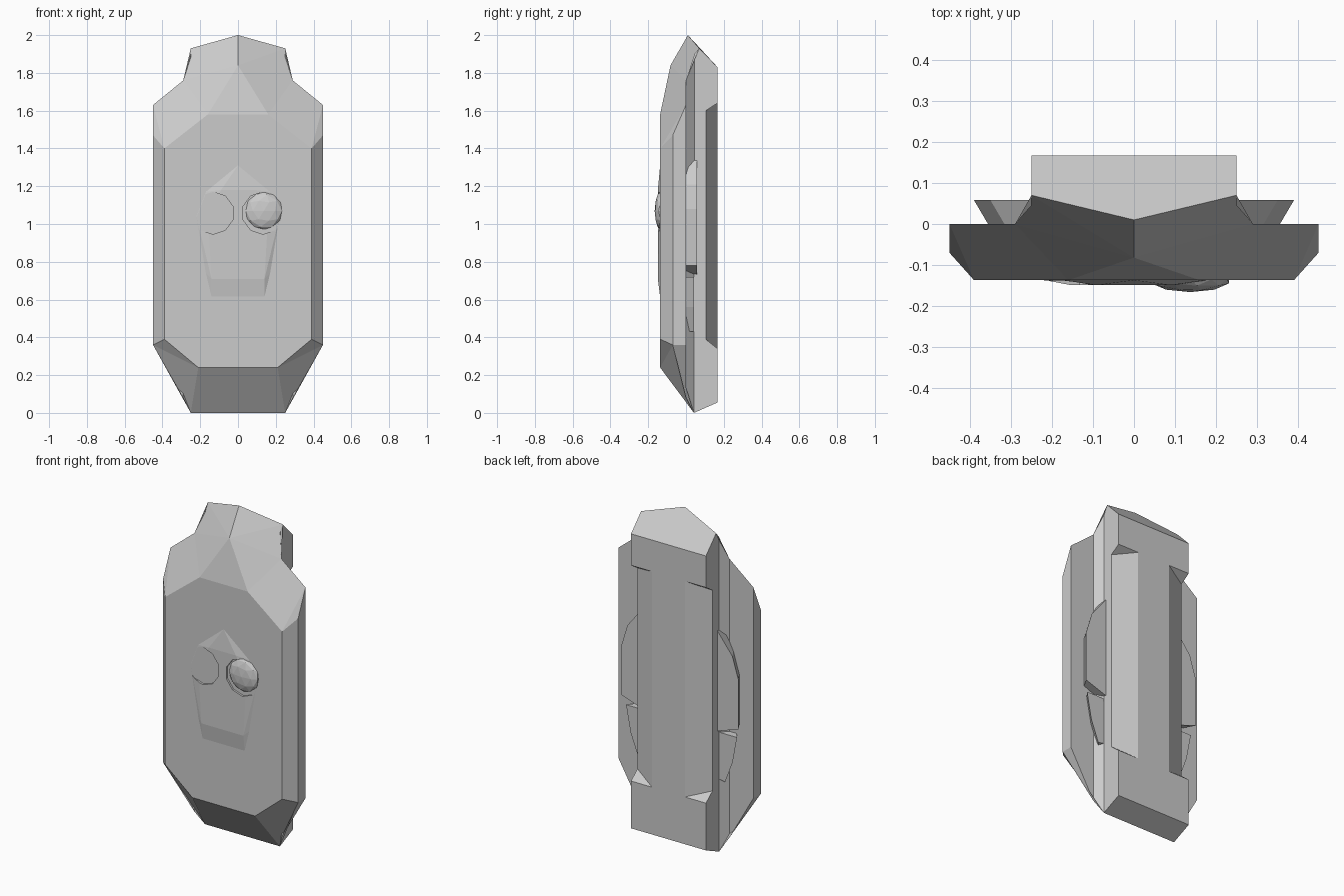
import bpy, bmesh, math

if "Cube" in bpy.data.objects:
    bpy.data.objects.remove(bpy.data.objects["Cube"])

def mesh_object(name, verts, faces, mirror=False):
    me = bpy.data.meshes.new(name)
    me.from_pydata(verts, [], faces)
    bm = bmesh.new()
    bm.from_mesh(me)
    if mirror:
        geom = bm.verts[:] + bm.edges[:] + bm.faces[:]
        bmesh.ops.mirror(bm, geom=geom, axis='X', merge_dist=0.0005)
        bmesh.ops.remove_doubles(bm, verts=bm.verts[:], dist=0.0005)
    bmesh.ops.recalc_face_normals(bm, faces=bm.faces[:])
    bm.to_mesh(me)
    bm.free()
    ob = bpy.data.objects.new(name, me)
    bpy.context.collection.objects.link(ob)
    return ob

# Main body: faceted front shell with notched back block (right half, mirrored)
P = dict(
    a=(0, -.137, 1.58), b=(.16, -.137, 1.58), c=(.39, -.137, 1.40),
    d=(.39, -.137, .39), e=(.21, -.137, .24), f=(0, -.137, .24),
    g=(.45, -.07, 1.47), h=(.45, -.07, .36), i=(.45, 0, 1.63), j=(.45, 0, .36),
    k=(.29, 0, 1.76), l=(.25, .07, 1.93), m=(0, .01, 2), n=(0, -.082, 1.84),
    o=(.25, .042, 0), p=(0, .042, 0), q=(.29, 0, .08), r=(.25, .045, 1.90),
    s=(.25, .167, 1.83), t=(0, .167, 1.83), u=(.25, .167, .055), v=(0, .167, .055),
    A=(.25, .105, 1.60), B=(.25, .105, .39), C=(.11, .167, 1.64),
    D=(.11, .167, .34), E=(.25, .167, 1.64), F=(.25, .167, .34))
F = ("abcdef anb nkb bkic cig cghd gijh ikqj efpo ehd eoh hqo hjq "
     "nml nlk krl krq rqo mtsl lsEABFuor tsECDFuv AEC ACDB BDF opvu").split()
F[F.index("krq")] = "kroq"
F.remove("rqo")
keys = list(P)
mesh_object("body", list(P.values()), [[keys.index(ch) for ch in f] for f in F], True)

# Flared fins behind the shell edges
def fin(name, outline, depth, side):
    n = len(outline)
    near = [(side * (x - (.04 if x > .27 else 0)), -.01, z) for x, z in outline]
    far = [(side * x, depth, z) for x, z in outline]
    faces = [list(range(n)), list(range(n, 2 * n))]
    faces += [[k, (k + 1) % n, n + (k + 1) % n, n + k] for k in range(n)]
    mesh_object(name, near + far, faces)

for side, tag in ((1, "right"), (-1, "left")):
    fin("upper_fin_" + tag, [(.24, 1.35), (.35, 1.21), (.39, 1.08), (.39, .78), (.24, .73)], .058, side)
    fin("lower_fin_" + tag, [(.24, .72), (.37, .72), (.34, .56), (.29, .43), (.24, .44)], .042, side)

# Shallow face relief on the front
def hull(name, pts):
    bm = bmesh.new()
    for co in pts:
        bm.verts.new(co)
    bmesh.ops.convex_hull(bm, input=bm.verts[:])
    bmesh.ops.recalc_face_normals(bm, faces=bm.faces[:])
    me = bpy.data.meshes.new(name)
    bm.to_mesh(me)
    bm.free()
    ob = bpy.data.objects.new(name, me)
    bpy.context.collection.objects.link(ob)
    return ob

base = [(0, 1.31), (.17, 1.17), (.22, 1.04), (.19, .94), (.17, .74), (.14, .615)]
plateau = [(.09, 1.18), (.16, 1.05), (.14, .71)]
pts = [(s * x, y, z) for s in (1, -1) for y, ring in ((-.13, base), (-.137, base), (-.149, plateau))
       for x, z in ring]
face = hull("face_relief", pts)

# Eye socket cutters
for s in (1, -1):
    bpy.ops.mesh.primitive_cylinder_add(vertices=10, radius=.112, depth=.057,
                                        location=(s * .133, -.166, 1.058),
                                        rotation=(math.pi / 2, 0, 0))
    cutter = bpy.context.object
    cutter.name = "socket_cutter"
    cutter.hide_render = True
    cutter.hide_viewport = True
    mod = face.modifiers.new("socket", 'BOOLEAN')
    mod.operation = 'DIFFERENCE'
    mod.object = cutter

# Single faceted eye in the right socket
bpy.ops.mesh.primitive_ico_sphere_add(subdivisions=2, radius=1, location=(.137, -.135, 1.07))
eye = bpy.context.object
eye.name = "eye"
eye.scale = (.1, .031, .1)
